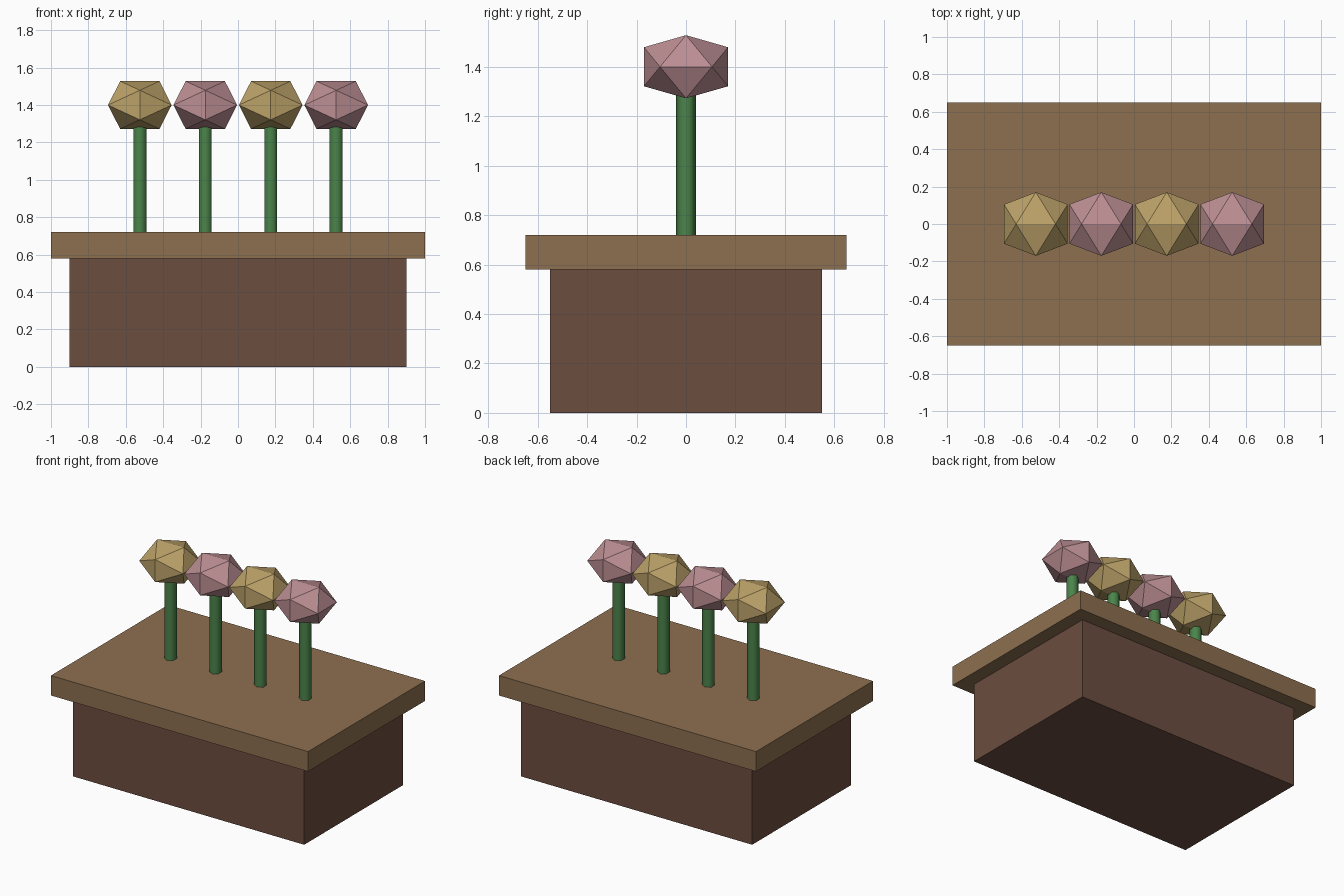
import bpy, bmesh
from mathutils import Matrix

if "Cube" in bpy.data.objects:
    bpy.data.objects.remove(bpy.data.objects["Cube"])


def material(name, rgb):
    m = bpy.data.materials.new(name)
    m.diffuse_color = (*rgb, 1)
    m.use_nodes = True
    m.node_tree.nodes["Principled BSDF"].inputs["Base Color"].default_value = m.diffuse_color
    return m


def finish(bm, name, mat, loc):
    bmesh.ops.recalc_face_normals(bm, faces=bm.faces)
    me = bpy.data.meshes.new(name)
    bm.to_mesh(me)
    bm.free()
    me.materials.append(mat)
    ob = bpy.data.objects.new(name, me)
    ob.location = loc
    bpy.context.collection.objects.link(ob)
    return ob


def box(name, size, z0, mat):
    bm = bmesh.new()
    bmesh.ops.create_cube(bm, size=1, matrix=Matrix.Diagonal((*size, 1)))
    return finish(bm, name, mat, (0, 0, z0 + size[2] / 2))


def stem(name, x, z0, z1, mat):
    bm = bmesh.new()
    bmesh.ops.create_cone(bm, cap_ends=True, segments=6, radius1=0.04,
                          radius2=0.04, depth=z1 - z0)
    # one vertex line faces the front; smooth sides, flat caps
    for f in bm.faces:
        f.smooth = len(f.verts) == 4
    ys = max(v.co.y for v in bm.verts)
    if ys < 0.039:
        bm.transform(Matrix.Rotation(1.5707963, 4, 'Z'))
    for e in bm.edges:
        e.smooth = not any(len(f.verts) == 6 for f in e.link_faces)
    return finish(bm, name, mat, (x, 0, (z0 + z1) / 2))


def flower(name, x, z, mat):
    # flattened icosahedron: hull of three golden rectangles
    a, b, s = 0.1701, 0.1051, 0.75
    bm = bmesh.new()
    for i in (-1, 1):
        for j in (-1, 1):
            for p in ((i * b, 0, j * a), (i * a, j * b, 0), (0, i * a, j * b)):
                bm.verts.new((p[0], p[1], p[2] * s))
    bmesh.ops.convex_hull(bm, input=bm.verts)
    return finish(bm, name, mat, (x, 0, z))


dark_wood = material("dark_wood", (0.15, 0.075, 0.05))
light_wood = material("light_wood", (0.27, 0.16, 0.08))
green = material("stem_green", (0.07, 0.23, 0.07))
petals = [material("gold", (0.50, 0.36, 0.14)),
          material("pink", (0.50, 0.27, 0.29))]

# planter box and its overhanging top
box("planter_box", (1.8, 1.1, 0.58), 0, dark_wood)
box("planter_top", (2.0, 1.3, 0.14), 0.58, light_wood)

# row of four flowers in alternating colours
for k in range(4):
    x = -0.525 + 0.35 * k
    stem(f"stem_{k + 1}", x, 0.70, 1.38, green)
    flower(f"flower_{k + 1}", x, 1.40, petals[k % 2])
